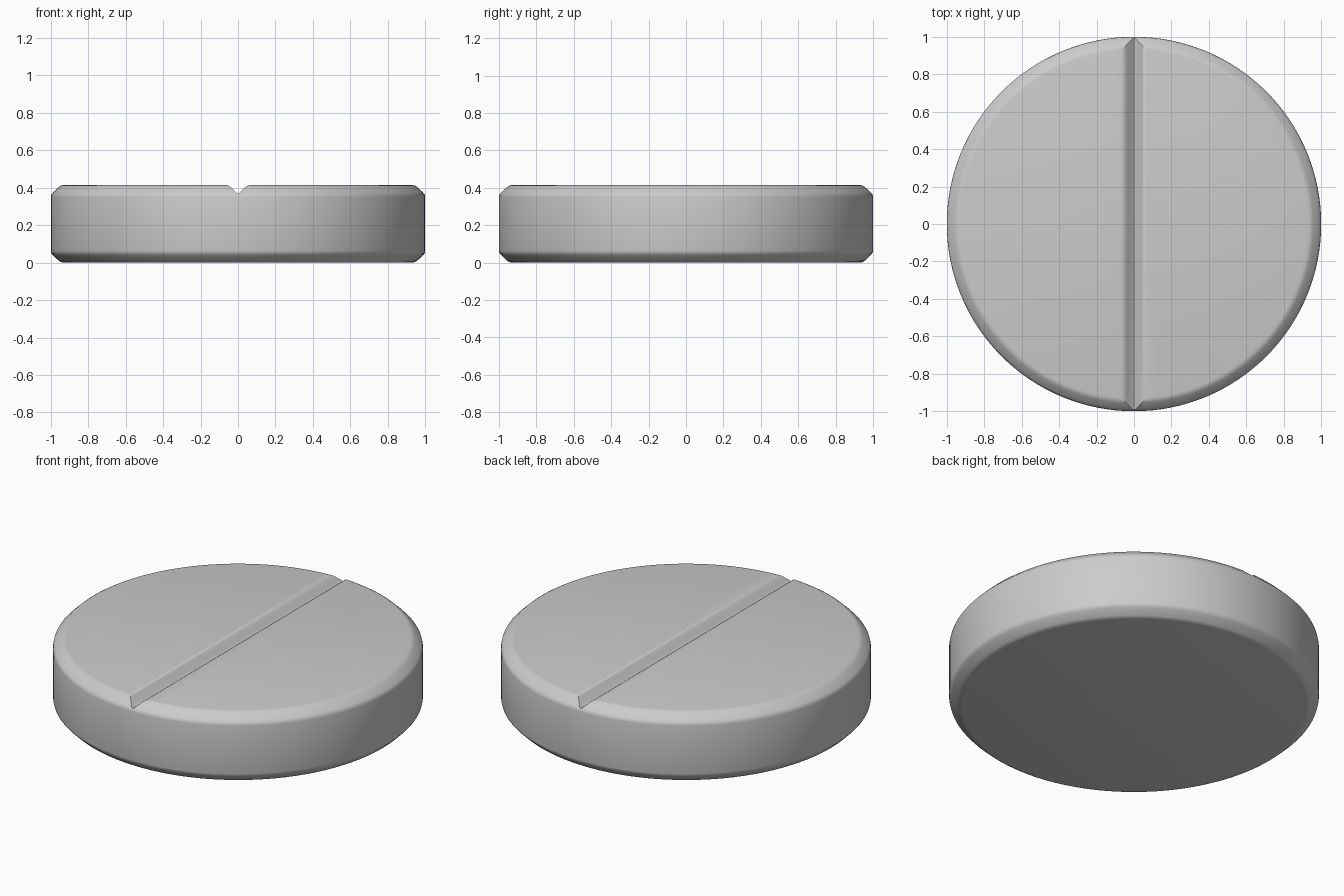
import bpy, bmesh, math

if "Cube" in bpy.data.objects:
    bpy.data.objects.remove(bpy.data.objects["Cube"])

HEIGHT = 0.415
SEGMENTS = 128


def make_object(name, bm):
    bmesh.ops.recalc_face_normals(bm, faces=bm.faces[:])
    mesh = bpy.data.meshes.new(name)
    bm.to_mesh(mesh)
    bm.free()
    obj = bpy.data.objects.new(name, mesh)
    bpy.context.collection.objects.link(obj)
    return obj


# Round tablet: softened chamfer profile, mirrored top to bottom and lathed
lower = [(0.93, 0.0), (0.945, 0.003), (0.957, 0.01), (0.988, 0.04), (0.997, 0.05), (1.0, 0.064)]
profile = lower + [(r, HEIGHT - z) for r, z in reversed(lower)]
bm = bmesh.new()
rings = []
for r, z in profile:
    rings.append([bm.verts.new((r * math.cos(a), r * math.sin(a), z))
                  for a in (2 * math.pi * i / SEGMENTS for i in range(SEGMENTS))])
for a, b in zip(rings, rings[1:]):
    for i in range(SEGMENTS):
        j = (i + 1) % SEGMENTS
        bm.faces.new((a[i], a[j], b[j], b[i]))
bm.faces.new(rings[0])
bm.faces.new(rings[-1])
tablet = make_object("tablet", bm)

# Score line cutter: V section with rounded shoulders, extruded along y
half = [(0.008, 0.373), (0.036, 0.401), (0.048, 0.410), (0.066, 0.4165), (0.07, 0.6)]
section = [(-x, z) for x, z in reversed(half)] + [(0.0, 0.368)] + half
bm = bmesh.new()
face = bm.faces.new([bm.verts.new((x, -1.2, z)) for x, z in section])
ext = bmesh.ops.extrude_face_region(bm, geom=[face])
bmesh.ops.translate(bm, vec=(0, 2.4, 0),
                    verts=[v for v in ext["geom"] if isinstance(v, bmesh.types.BMVert)])
cutter = make_object("score_cutter", bm)
cutter.hide_render = True

# Cut the groove
mod = tablet.modifiers.new("score_line", 'BOOLEAN')
mod.operation = 'DIFFERENCE'
mod.solver = 'EXACT'
mod.object = cutter
bpy.ops.object.select_all(action='DESELECT')
tablet.select_set(True)
bpy.context.view_layer.objects.active = tablet
bpy.ops.object.modifier_apply(modifier=mod.name)
bpy.data.objects.remove(cutter)
bpy.ops.object.shade_smooth_by_angle(angle=math.radians(35))
